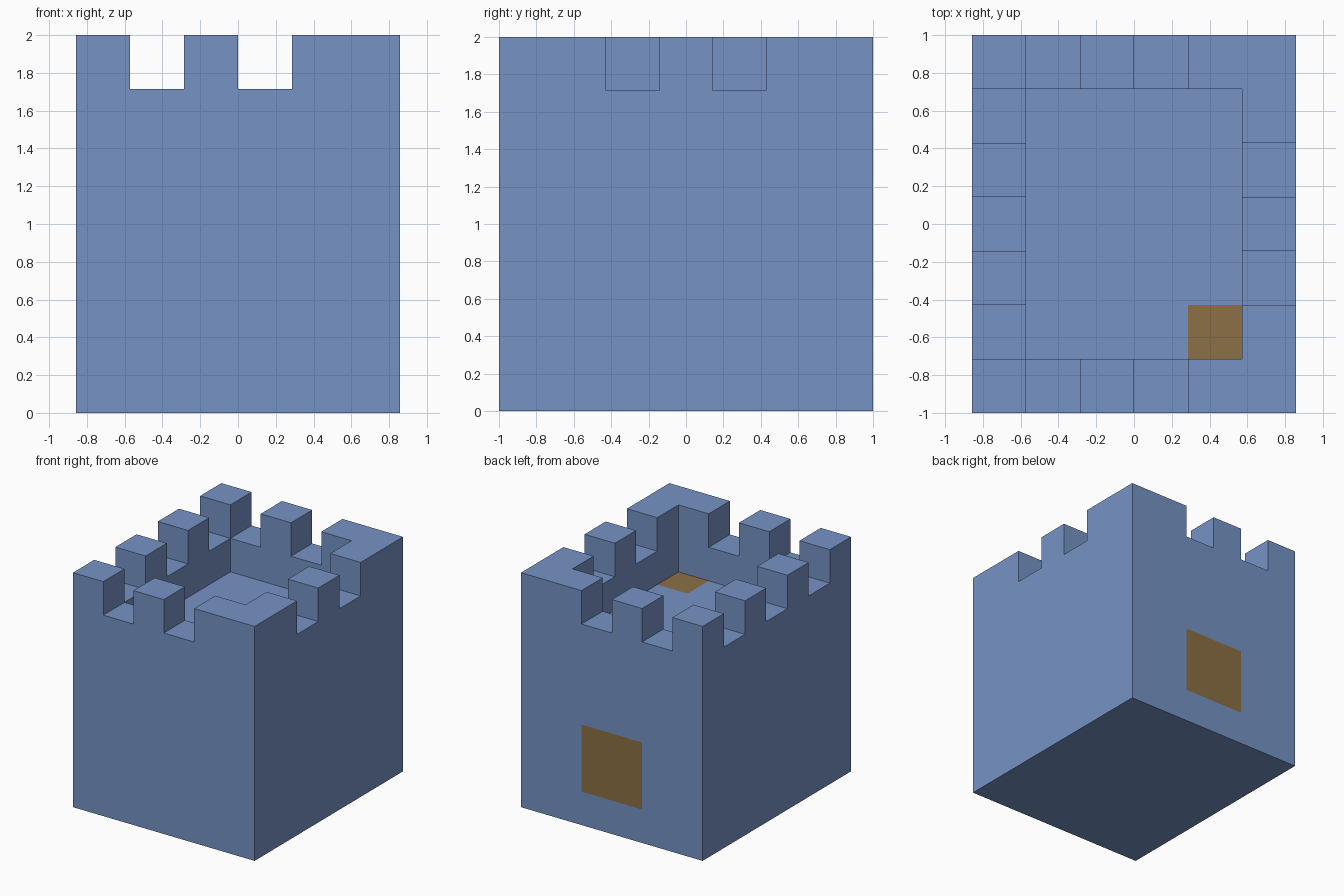
import bpy
import bmesh
from mathutils import Vector

if "Cube" in bpy.data.objects:
    bpy.data.objects.remove(bpy.data.objects["Cube"])

U = 2 / 7                      # edge of one building block
COLS, ROWS = 6, 7              # footprint in blocks
FLOOR, SILL, TOP = 5, 6, 7     # heights in blocks


def make_material(name, color):
    mat = bpy.data.materials.new(name)
    mat.use_nodes = True
    mat.diffuse_color = color
    mat.node_tree.nodes["Principled BSDF"].inputs["Base Color"].default_value = color
    return mat


def height(col, row):
    """Courtyard floor, notch sill or merlon top for one block column."""
    if not (0 <= col < COLS and 0 <= row < ROWS):
        return 0
    if 0 < col < COLS - 1 and 0 < row < ROWS - 1:
        return FLOOR
    if col == 0:
        notch = row in (1, 3, 5)
    elif col == COLS - 1:
        notch = row in (2, 4)
    else:
        notch = col in (1, 3)
    return SILL if notch else TOP


def solid(cell):
    col, row, level = cell
    return 0 <= level < height(col, row)


def is_wood(cell, axis, side):
    """Back door and the hatch in the courtyard floor."""
    col, row, level = cell
    door = axis == 1 and side == 1 and row == ROWS - 1 and col in (2, 3) and level in (1, 2)
    hatch = axis == 2 and side == 1 and (col, row) == (4, 1)
    return door or hatch


def add_face(bm, cell, axis, side):
    """One outward square on the given side of a block."""
    step = [Vector((1, 0, 0)), Vector((0, 1, 0)), Vector((0, 0, 1))]
    a, b = step[(axis + 1) % 3], step[(axis + 2) % 3]
    start = Vector(cell) + (step[axis] if side == 1 else Vector())
    corners = [start, start + a, start + a + b, start + b]
    if side == -1:
        corners.reverse()
    centre = Vector((COLS / 2, ROWS / 2, 0))
    face = bm.faces.new([bm.verts.new((c - centre) * U) for c in corners])
    face.material_index = int(is_wood(cell, axis, side))


# Castle keep: outer skin of the block layout
bm = bmesh.new()
for col in range(COLS):
    for row in range(ROWS):
        for level in range(height(col, row)):
            cell = (col, row, level)
            for axis in range(3):
                for side in (-1, 1):
                    neighbour = list(cell)
                    neighbour[axis] += side
                    if not solid(neighbour):
                        add_face(bm, cell, axis, side)
bmesh.ops.remove_doubles(bm, verts=bm.verts, dist=0.001)

mesh = bpy.data.meshes.new("castle_keep")
bm.to_mesh(mesh)
bm.free()
mesh.materials.append(make_material("blue_stone", (0.18, 0.29, 0.56, 1)))
mesh.materials.append(make_material("brown_wood", (0.26, 0.16, 0.06, 1)))
keep = bpy.data.objects.new("castle_keep", mesh)
bpy.context.collection.objects.link(keep)
